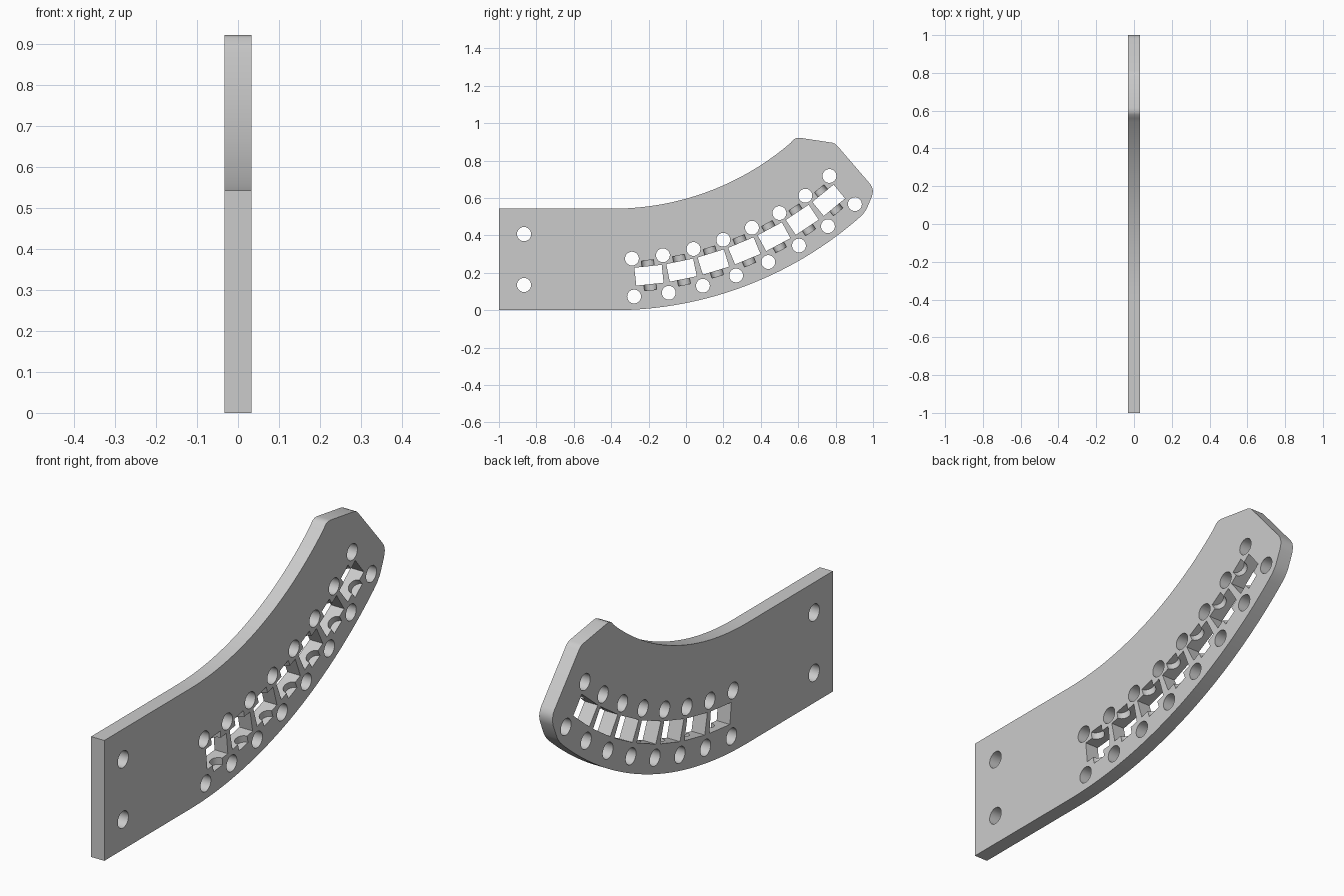
import bpy
import bmesh
from math import sin, cos, asin, radians, pi
from mathutils import Matrix, Vector

if "Cube" in bpy.data.objects:
    bpy.data.objects.remove(bpy.data.objects["Cube"], do_unlink=True)

HALF = 0.033                 # half the plate thickness
CY, CZ = -0.39, 2.0          # centre of the bend
R_OUT, R_IN = 2.0, 1.457     # lower and upper edge radii
STEP = 5.53                  # angle between neighbouring windows

grey = bpy.data.materials.new("plain grey")
grey.use_nodes = True
grey.diffuse_color = (0.6, 0.6, 0.6, 1)
grey.node_tree.nodes["Principled BSDF"].inputs["Base Color"].default_value = (0.6, 0.6, 0.6, 1)


def on_arc(radius, angle):
    return CY + radius * sin(angle), CZ - radius * cos(angle)


def arc(radius, end_y, count=40):
    end = asin((end_y - CY) / radius)
    return [on_arc(radius, end * i / count) for i in range(count + 1)]


def make_object(name, bm):
    bmesh.ops.recalc_face_normals(bm, faces=bm.faces)
    mesh = bpy.data.meshes.new(name)
    bm.to_mesh(mesh)
    bm.free()
    mesh.materials.append(grey)
    obj = bpy.data.objects.new(name, mesh)
    bpy.context.collection.objects.link(obj)
    return obj


def placed(radius, degrees, x=0):
    a = radians(degrees)
    y, z = on_arc(radius, a)
    return Matrix.Translation((x, y, z)) @ Matrix.Rotation(a, 4, 'X')


def add_cylinder(bm, radius, depth, matrix):
    bmesh.ops.create_cone(bm, cap_ends=True, segments=32, radius1=radius,
                          radius2=radius, depth=depth, matrix=matrix)


# Curved plate: straight tail, concentric arcs and a blunt rounded tip
tip = [(0.945, 0.512), (0.965, 0.54), (0.994, 0.608), (1.0, 0.636), (0.994, 0.66),
       (0.983, 0.677), (0.81, 0.878), (0.80, 0.888), (0.785, 0.895),
       (0.615, 0.921), (0.595, 0.922), (0.578, 0.915)]
outline = [(-1, 0)] + arc(R_OUT, 0.92) + tip + arc(R_IN, 0.56)[::-1] + [(-1, CZ - R_IN)]
bm = bmesh.new()
face = bm.faces.new([bm.verts.new((-HALF, y, z)) for y, z in outline])
side = bmesh.ops.extrude_face_region(bm, geom=[face])["geom"]
bmesh.ops.translate(bm, vec=Vector((2 * HALF, 0, 0)),
                    verts=[v for v in side if isinstance(v, bmesh.types.BMVert)])
plate = make_object("curved_plate", bm)

# Round holes: two in the tail, two rows along the bend
bm = bmesh.new()
across = Matrix.Rotation(pi / 2, 4, 'Y')
for z in (0.135, 0.407):
    add_cylinder(bm, 0.038, 0.2, Matrix.Translation((-0.866, 0, 0)).Translation((0, -0.866, z)) @ across)
for i in range(8):
    for radius in (1.727, 1.93):
        add_cylinder(bm, 0.037, 0.2, placed(radius, 3.35 + STEP * i) @ across)
holes = make_object("hole_cutter", bm)

# Rectangular windows through the plate
bm = bmesh.new()
for i in range(7):
    bmesh.ops.create_cube(bm, size=1, matrix=placed(1.823, 6.05 + STEP * i)
                          @ Matrix.Diagonal((0.2, 0.147, 0.096, 1)))
windows = make_object("window_cutter", bm)

# Half-round axle grooves on one face, crossing each window
bm = bmesh.new()
for i in range(7):
    add_cylinder(bm, 0.033, 0.16, placed(1.823, 6.05 + STEP * i, HALF))
grooves = make_object("groove_cutter", bm)

# Cut, then remove the cutters
bpy.ops.object.select_all(action='DESELECT')
bpy.context.view_layer.objects.active = plate
plate.select_set(True)
for cutter in (holes, windows, grooves):
    cutter.hide_render = True
    mod = plate.modifiers.new(cutter.name, 'BOOLEAN')
    mod.operation = 'DIFFERENCE'
    mod.solver = 'EXACT'
    mod.object = cutter
    bpy.ops.object.modifier_apply(modifier=mod.name)
    bpy.data.objects.remove(cutter, do_unlink=True)

bpy.ops.object.shade_smooth_by_angle(angle=radians(30))
